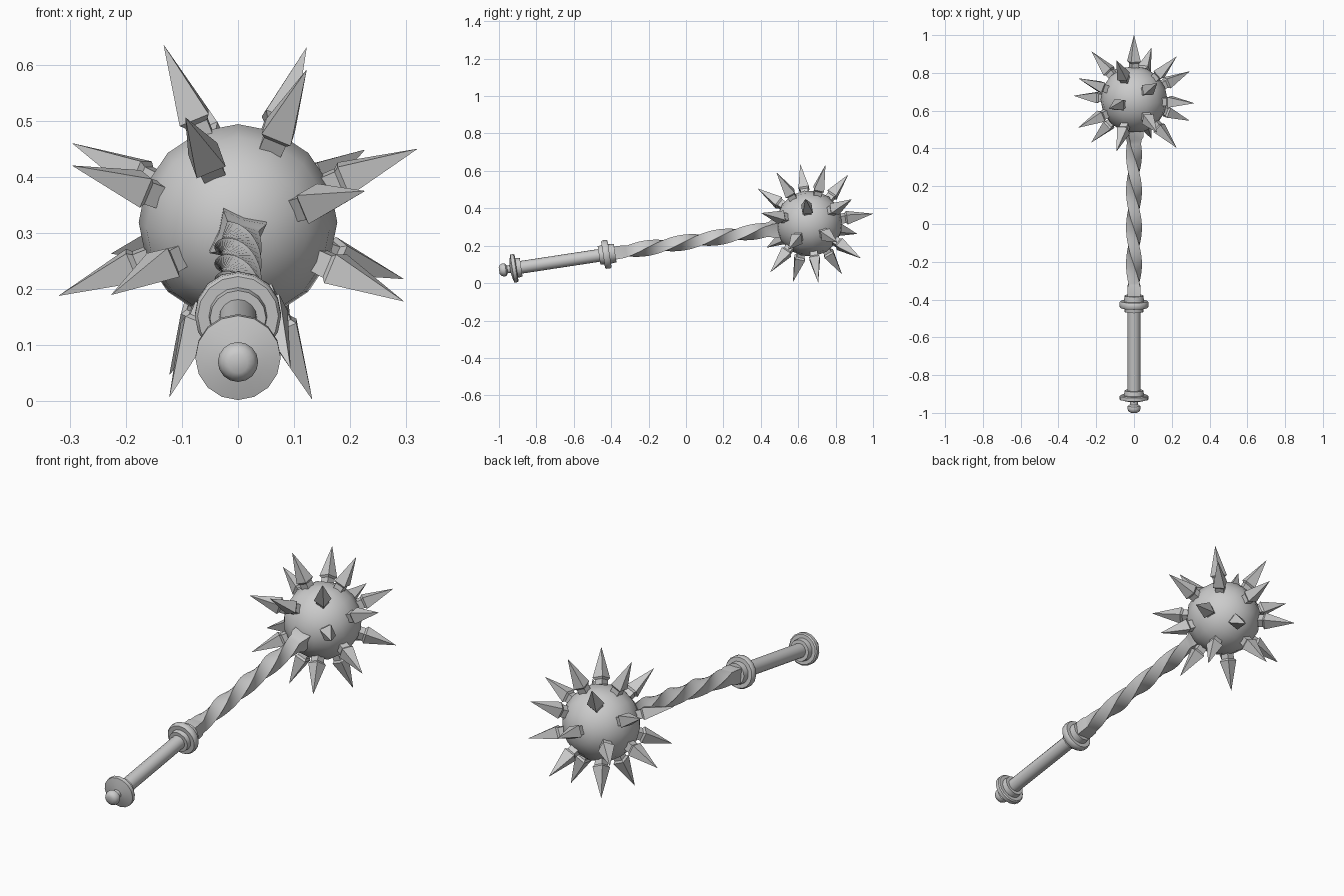
import bpy, bmesh
from math import sin, cos, radians, pi
from mathutils import Vector, Matrix

if "Cube" in bpy.data.objects:
    bpy.data.objects.remove(bpy.data.objects["Cube"])

# Weapon frame: origin at ball centre, local z runs along the tilted handle
T = radians(8.65)
a = Vector((0, cos(T), sin(T)))
u = Vector((0, -sin(T), cos(T)))
M = Matrix((Vector((1, 0, 0)), -u, a)).transposed().to_4x4()
M.translation = (0, 0.659, 0.319)


def finish(name, bm, smooth=None):
    bmesh.ops.recalc_face_normals(bm, faces=bm.faces)
    bm.transform(M)
    me = bpy.data.meshes.new(name)
    bm.to_mesh(me)
    bm.free()
    ob = bpy.data.objects.new(name, me)
    bpy.context.collection.objects.link(ob)
    if smooth is not None:
        bpy.ops.object.select_all(action='DESELECT')
        ob.select_set(True)
        bpy.context.view_layer.objects.active = ob
        bpy.ops.object.shade_smooth_by_angle(angle=radians(smooth))
    return ob


def loft(bm, rings):
    # Skin a list of equal-sized point rings and cap both ends
    vs = [[bm.verts.new(p) for p in r] for r in rings]
    n = len(vs[0])
    for r0, r1 in zip(vs, vs[1:]):
        for i in range(n):
            j = (i + 1) % n
            bm.faces.new((r0[i], r0[j], r1[j], r1[i]))
    bm.faces.new(vs[0])
    bm.faces.new(vs[-1])


def turned(name, profile, seg=16):
    # Round part from (radius, position along handle) pairs
    bm = bmesh.new()
    loft(bm, [[(r * cos(2 * pi * i / seg), r * sin(2 * pi * i / seg), z)
               for i in range(seg)] for r, z in profile])
    return finish(name, bm, 40)


# Ball
bm = bmesh.new()
bmesh.ops.create_uvsphere(bm, u_segments=16, v_segments=8, radius=0.177)
finish("ball", bm, 60)


# Spikes: five staggered rings of four, plus one at the end
def spike(bm, az, lat):
    n = Vector((sin(az) * cos(lat), -cos(az) * cos(lat), sin(lat)))
    e = Vector((cos(az), sin(az), 0))
    f = n.cross(e)
    rings = [[n * r + e * (h * sx) + f * (h * sy)
              for sx, sy in ((1, 1), (-1, 1), (-1, -1), (1, -1))]
             for r, h in ((0.15, 0.02), (0.195, 0.021), (0.204, 0.028), (0.345, 0.0004))]
    loft(bm, rings)


bm = bmesh.new()
for k, lat in enumerate((-45, -22.5, 0, 22.5, 45)):
    start = -22.5 if k % 2 == 0 else 22.5
    for q in range(4):
        spike(bm, radians(start + 90 * q), radians(lat))
spike(bm, radians(22.5), pi / 2)
finish("spikes", bm)

# Twisted square shaft with flared, slightly hollow-sided ends
TWIST, Z0, Z1 = 342, -0.98, -0.235


def section(z, r, mid):
    t = min(1, max(0, (z - Z0) / (Z1 - Z0)))
    pts = []
    for i in range(8):
        ph = radians(45 + 45 * i + TWIST * t)
        rr = r if i % 2 == 0 else r * mid
        pts.append((rr * cos(ph), -rr * sin(ph), z))
    return pts


rings = [section(-1.06, 0.05, 0.68), section(-1.0, 0.048, 0.68), section(-0.99, 0.043, 0.7)]
N = 40
rings += [section(Z0 + (Z1 - Z0) * i / N, 0.042, 0.707) for i in range(N + 1)]
rings += [section(-0.215, 0.045, 0.66), section(-0.195, 0.057, 0.62), section(-0.15, 0.057, 0.62)]
bm = bmesh.new()
loft(bm, rings)
finish("twisted_shaft", bm, 35)

# Guard: disc between two collars
turned("guard", [(0.05, -1.137), (0.052, -1.115), (0.072, -1.115), (0.077, -1.108),
                 (0.077, -1.088), (0.072, -1.08), (0.053, -1.08), (0.05, -1.05)])

# Grip
turned("grip", [(0.034, -1.58), (0.034, -1.12)])

# Pommel: end knob, neck, disc and collar
turned("pommel", [(0.017, -1.677), (0.029, -1.67), (0.036, -1.655), (0.033, -1.641),
                  (0.021, -1.633), (0.021, -1.618), (0.05, -1.613), (0.076, -1.606),
                  (0.076, -1.588), (0.07, -1.583), (0.053, -1.583), (0.05, -1.558)])
